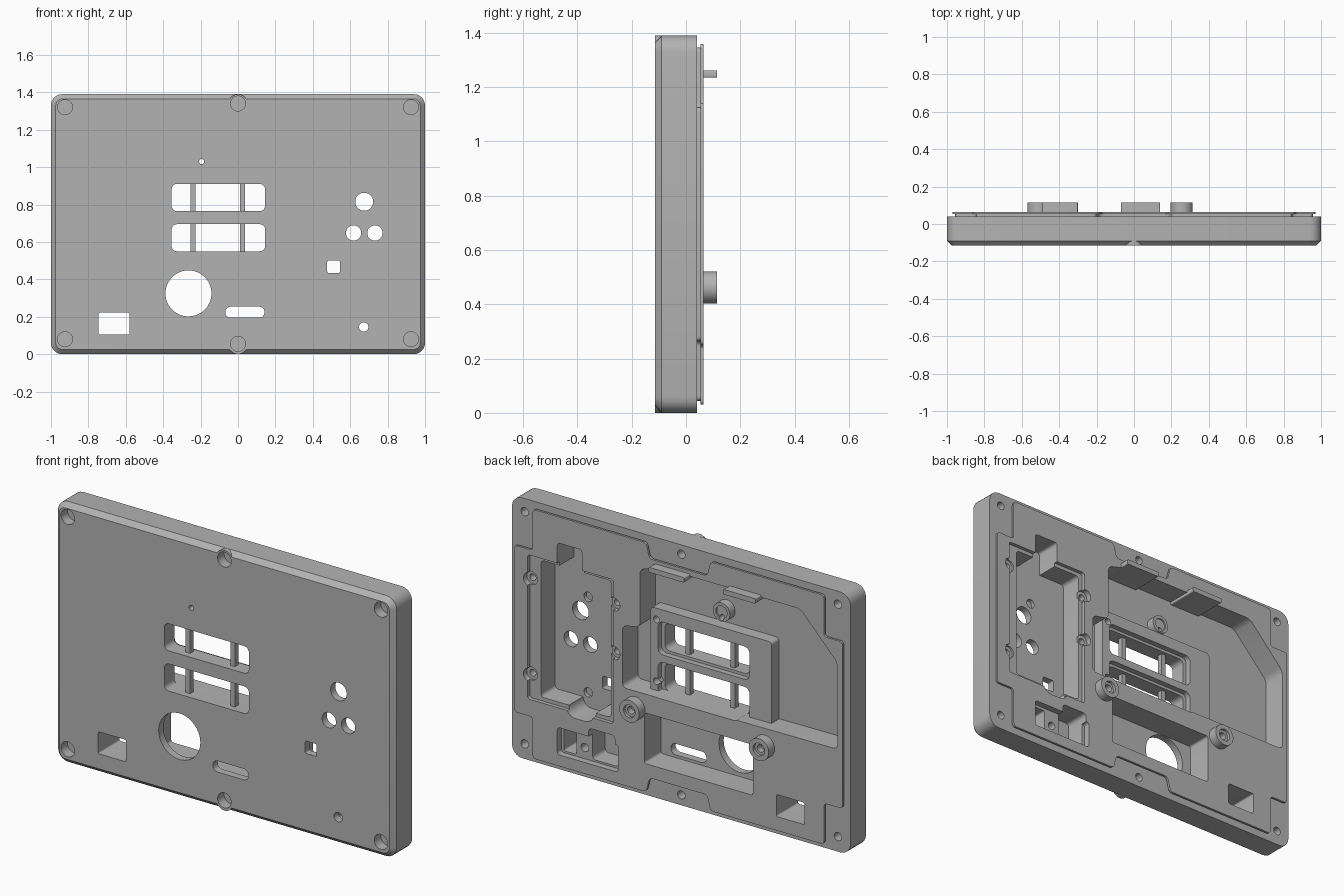
import bpy, bmesh, math

if "Cube" in bpy.data.objects:
    bpy.data.objects.remove(bpy.data.objects["Cube"])

grey = bpy.data.materials.new("mid_grey")
grey.use_nodes = True
colour = (0.45, 0.45, 0.45, 1)
grey.diffuse_color = colour
grey.node_tree.nodes["Principled BSDF"].inputs["Base Color"].default_value = colour

FRONT, BACK, TOP = -0.115, 0.04, 0.065   # face, rear band, raised rear plate
FLOOR, OUT, MID = -0.075, 0.2, 0.695     # pocket floor, cutter overshoot, mid height


def prism(name, pts, y0, y1, r=0.0, chamfer=0.0):
    """Extrude an x-z outline along y, rounding its corners."""
    bm = bmesh.new()
    face = bm.faces.new([bm.verts.new((x, y0, z)) for x, z in pts])
    ext = bmesh.ops.extrude_face_region(bm, geom=[face])["geom"]
    for v in ext:
        if isinstance(v, bmesh.types.BMVert):
            v.co.y = y1
    if r:
        sides = [e for e in bm.edges if abs(e.verts[0].co.y - e.verts[1].co.y) > 1e-5]
        bmesh.ops.bevel(bm, geom=sides, offset=r, segments=5, profile=0.5, affect='EDGES')
    if chamfer:
        rim = [e for e in bm.edges if all(abs(v.co.y - y0) < 1e-5 for v in e.verts)]
        bmesh.ops.bevel(bm, geom=rim, offset=chamfer, segments=1, affect='EDGES')
    bmesh.ops.recalc_face_normals(bm, faces=bm.faces)
    me = bpy.data.meshes.new(name)
    bm.to_mesh(me)
    bm.free()
    ob = bpy.data.objects.new(name, me)
    bpy.context.collection.objects.link(ob)
    me.materials.append(grey)
    return ob


def rect(x0, x1, z0, z1):
    return [(x0, z0), (x1, z0), (x1, z1), (x0, z1)]


def disc(x, z, r, n=32):
    return [(x + r * math.cos(i * math.tau / n), z + r * math.sin(i * math.tau / n)) for i in range(n)]


def combine(ob, other, op='DIFFERENCE'):
    """Apply a boolean and discard the helper."""
    other.hide_render = True
    mod = ob.modifiers.new("cut", 'BOOLEAN')
    mod.operation, mod.solver, mod.object = op, 'EXACT', other
    bpy.context.view_layer.objects.active = ob
    bpy.ops.object.modifier_apply(modifier=mod.name)
    bpy.data.objects.remove(other)


def cut(ob, pts, y0, y1, r=0.0):
    combine(ob, prism("cutter", pts, y0, y1, r))


def raised_outline(d):
    """Stepped plate outline, shrunk by d, mirrored from one quarter."""
    q = [(0.17 + d, 0.585 - d), (0.19 + d, 0.665 - d), (0.86 - d, 0.665 - d),
         (0.86 - d, 0.445 - d), (0.97 - d, 0.445 - d)]
    half = q + [(x, -z) for x, z in reversed(q)]
    return [(x, z + MID) for x, z in half + [(-x, -z) for x, z in half]]


# Main panel with chamfered front and stepped rear plate with a seal groove
panel = prism("panel", rect(-1, 1, 0, 1.39), FRONT, BACK, 0.06, 0.025)
combine(panel, prism("neck", raised_outline(0.014), 0.02, 0.06, 0.018), 'UNION')
combine(panel, prism("lip", raised_outline(0), 0.053, TOP, 0.018), 'UNION')

# Screw positions: round edge bosses, front counterbores and rear holes
for x, z in [(0, 0.05), (0, 1.34)]:
    combine(panel, prism("edge_boss", disc(x, z, 0.05), FRONT, 0), 'UNION')
screws = [(sx * 0.925, z) for sx in (-1, 1) for z in (0.08, 1.32)] + [(0, 0.055), (0, 1.34)]
for x, z in screws:
    cut(panel, disc(x, z, 0.04), -OUT, -0.06)
    cut(panel, disc(x, z, 0.022, 20), -0.02, OUT)

# Button pocket: shallow ledge, deep well, top notch and screw lugs
cut(panel, rect(0.385, 0.89, 0.34, 1.11), 0.045, OUT, 0.015)
cut(panel, rect(0.41, 0.825, 0.36, 1.09), FLOOR, OUT, 0.02)
cut(panel, rect(0.57, 0.715, 1.0, 1.22), FLOOR, OUT, 0.015)
cut(panel, rect(0.5, 0.66, 0.31, 0.5), FLOOR, OUT, 0.05)
for x, z in [(0.88, 0.98), (0.88, 0.47), (0.38, 0.72), (0.38, 0.98)]:
    cut(panel, disc(x, z, 0.035), 0.035, OUT)
    cut(panel, disc(x, z, 0.018, 16), -0.02, OUT)
for z in (0.9, 0.39):
    cut(panel, disc(0.63, z, 0.025, 20), -0.095, OUT)

# Small lower pocket: ledge and two wells
cut(panel, rect(0.356, 0.715, 0.09, 0.235), 0.03, OUT, 0.015)
cut(panel, rect(0.625, 0.7, 0.1, 0.22), FLOOR, OUT, 0.01)
cut(panel, rect(0.375, 0.53, 0.1, 0.28), FLOOR, OUT, 0.02)
cut(panel, disc(0.577, 0.15, 0.022, 20), -0.02, OUT)

# Large display recess with cut-off corner
recess = [(0.33, 0.55), (0.33, 0.88), (0.226, 0.9), (0.226, 1.21), (0.08, 1.25),
          (-0.72, 1.25), (-0.94, 1.02), (-0.94, 0.56)]
cut(panel, recess, -0.065, OUT, 0.025)

# Lower pocket behind the round opening
cut(panel, rect(-0.44, 0.2, 0.18, 0.45), FLOOR, OUT, 0.012)

# Display bezel standing in the recess, with corner screw holes
bezel = prism("display_bezel", rect(-0.505, 0.21, 0.53, 0.99), -0.07, 0.0, 0.02)
for z in (0.6, 0.93):
    cut(bezel, disc(0.175, z, 0.018, 16), -0.04, OUT)

# Display windows through both bezel and panel, with upright bars
for i, (z0, z1) in enumerate([(0.765, 0.91), (0.55, 0.695)]):
    for ob in (panel, bezel):
        cut(ob, rect(-0.355, 0.145, z0, z1), -OUT, OUT, 0.028)
    cut(bezel, rect(-0.375, 0.165, z0 - 0.015, z1 + 0.015), -0.03, OUT, 0.03)
    for x in (-0.24, 0.025):
        prism("window_bar", rect(x - 0.013, x + 0.013, z0 - 0.01, z1 + 0.01), -0.08, -0.05)

# Indicator boss and its hole
boss = prism("indicator_boss", disc(-0.195, 1.06, 0.05), -0.07, -0.02)
cut(boss, disc(-0.195, 1.06, 0.033), -0.028, OUT)
for ob in (panel, boss):
    cut(ob, disc(-0.195, 1.03, 0.014, 16), -OUT, OUT)

# Through openings: round, buttons, cable, slot and square
for x, z, r in [(-0.265, 0.325, 0.123), (0.675, 0.815, 0.048), (0.618, 0.648, 0.041),
                (0.732, 0.648, 0.041), (0.672, 0.145, 0.025)]:
    cut(panel, disc(x, z, r, 48), -OUT, OUT)
for box, r in [((-0.745, -0.58, 0.105, 0.222), 0.008), ((-0.068, 0.142, 0.195, 0.254), 0.028),
               ((0.477, 0.545, 0.434, 0.5), 0.008)]:
    cut(panel, rect(*box), -OUT, OUT, r)

# Rear mounting posts with stepped bores
for x in (0.255, -0.51):
    post = prism("mounting_post", disc(x, 0.462, 0.059, 40), -0.07, 0.115)
    cut(post, disc(x, 0.462, 0.034), 0.1, OUT)
    cut(post, disc(x, 0.462, 0.02, 20), 0.03, OUT)

# Thin retaining tabs on the upper recess wall
for x0, x1 in [(-0.07, 0.14), (-0.49, -0.30)]:
    prism("retaining_tab", rect(x0, x1, 1.235, 1.262), -0.065, 0.115, 0.006)

for ob in bpy.context.collection.objects:
    if ob.type == 'MESH' and grey.name in ob.data.materials:
        bpy.ops.object.select_all(action='DESELECT')
        ob.select_set(True)
        bpy.context.view_layer.objects.active = ob
        bpy.ops.object.shade_smooth_by_angle(angle=math.radians(28))
